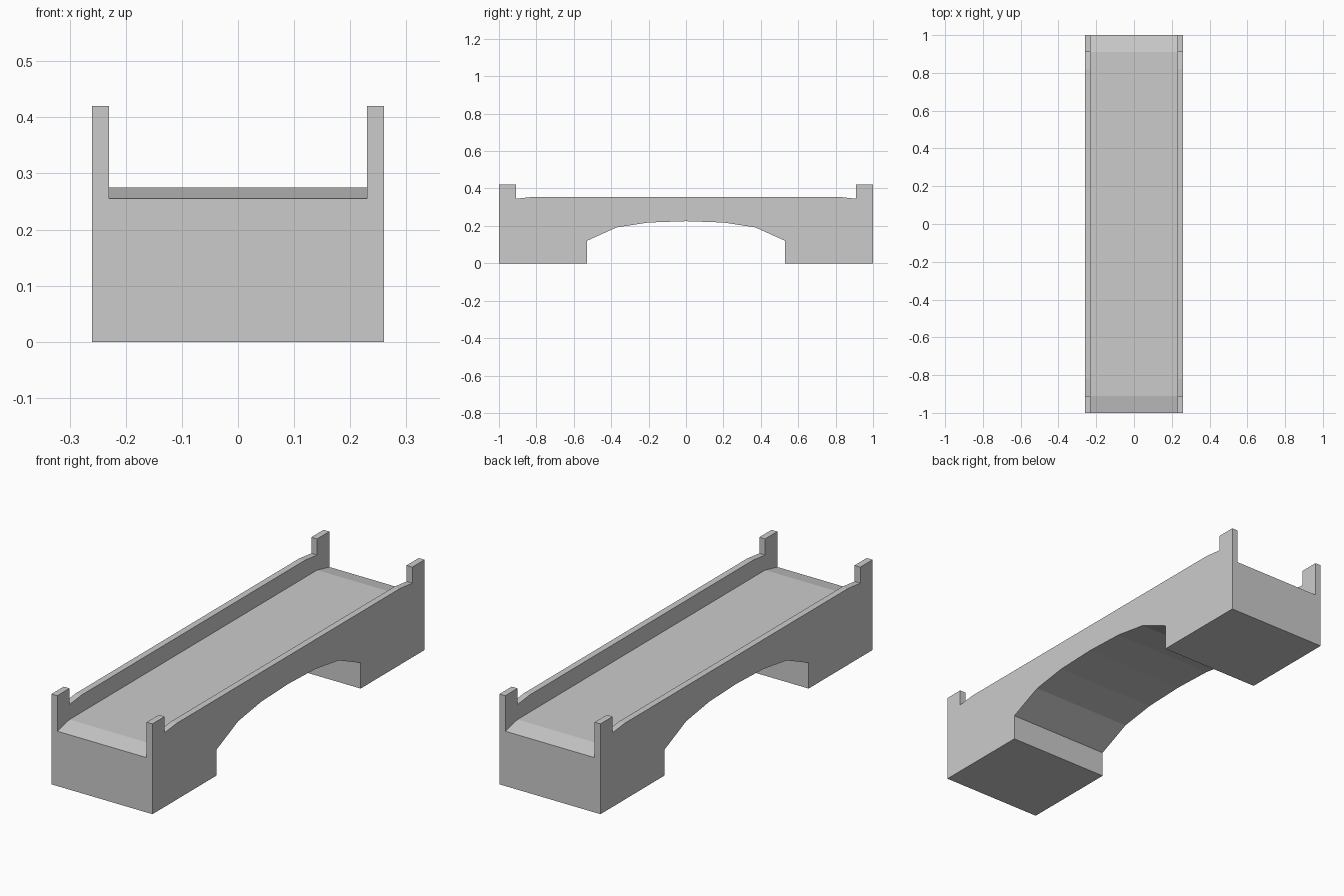
import bpy, bmesh

if "Cube" in bpy.data.objects:
    bpy.data.objects.remove(bpy.data.objects["Cube"])


def mirrored(half):
    """Close a symmetric (y, z) outline from its +y half."""
    return half + [(-y, z) for y, z in reversed(half) if y > 0]


def extrude_profile(name, profile, half_width):
    """Extrude a (y, z) outline along x, centred on x = 0."""
    bm = bmesh.new()
    face = bm.faces.new([bm.verts.new((-half_width, y, z)) for y, z in profile])
    ext = bmesh.ops.extrude_face_region(bm, geom=[face])
    verts = [g for g in ext["geom"] if isinstance(g, bmesh.types.BMVert)]
    bmesh.ops.translate(bm, verts=verts, vec=(2 * half_width, 0, 0))
    bmesh.ops.recalc_face_normals(bm, faces=bm.faces)
    mesh = bpy.data.meshes.new(name)
    bm.to_mesh(mesh)
    bm.free()
    obj = bpy.data.objects.new(name, mesh)
    bpy.context.collection.objects.link(obj)
    return obj


# Side outline: arch underside, piers, end posts, parapet top
arch = [(0, 0.225), (0.2, 0.218), (0.37, 0.192), (0.53, 0.12)]
pier = [(0.53, 0), (1, 0)]
post = [(1, 0.42), (0.91, 0.42), (0.91, 0.345)]
parapet = [(0.82, 0.355)]
bridge = extrude_profile("bridge", mirrored(arch + pier + post + parapet), 0.26)

# Channel between the parapets: flat deck, sloping down at both ends
channel = [(0.91, 0.275), (1, 0.255), (1.1, 0.233), (1.1, 0.6)]
cutter = extrude_profile("deck_channel_cutter", mirrored(channel), 0.23)
cutter.hide_render = True

# Cut the roadway and keep the result as one clean solid
mod = bridge.modifiers.new("roadway", "BOOLEAN")
mod.operation = "DIFFERENCE"
mod.solver = "EXACT"
mod.object = cutter
bpy.context.view_layer.objects.active = bridge
bpy.ops.object.modifier_apply(modifier=mod.name)
bpy.data.objects.remove(cutter)
